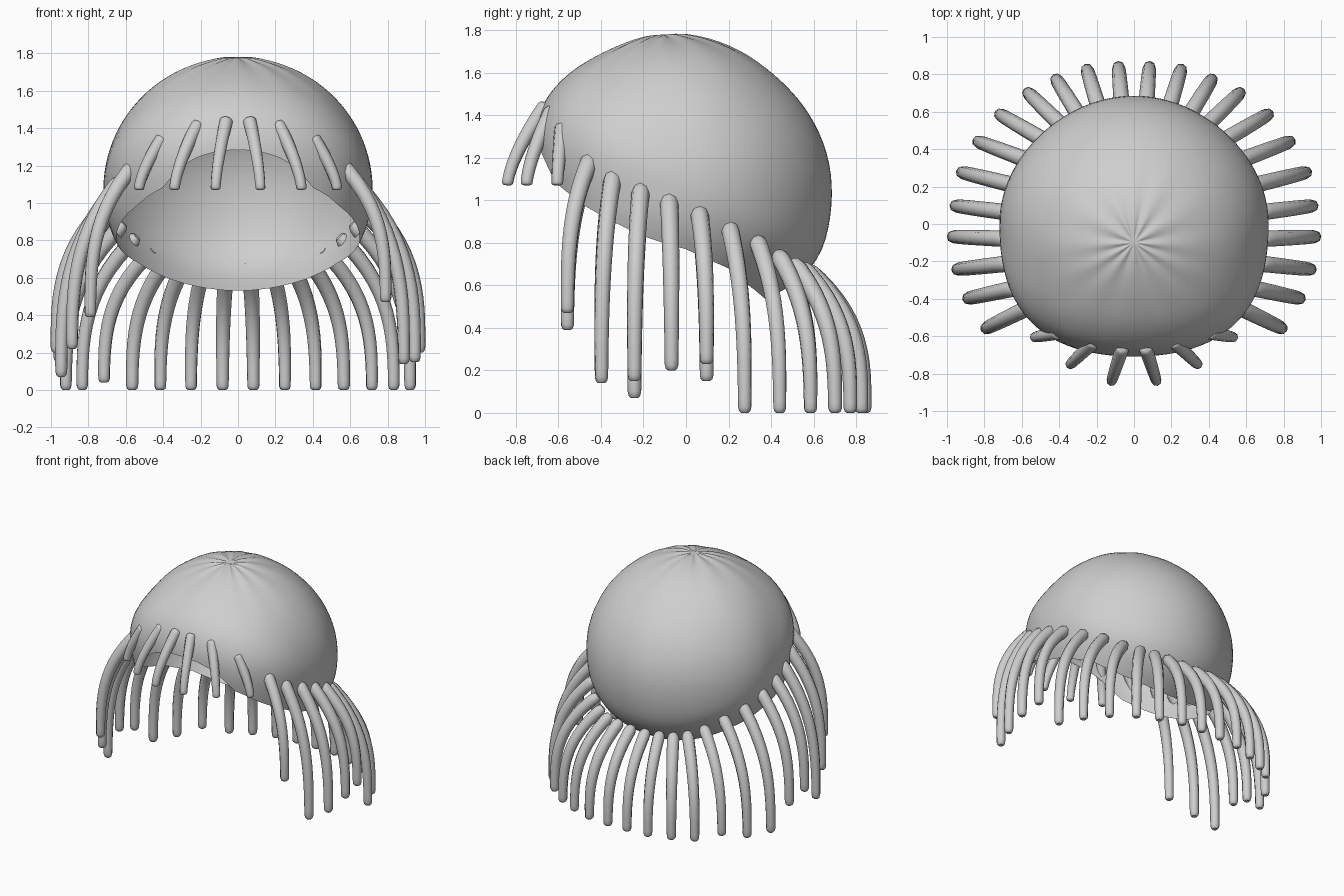
import bpy
import bmesh
from math import sin, cos, atan2, radians, degrees, pi, hypot
from mathutils import Vector

if "Cube" in bpy.data.objects:
    bpy.data.objects.remove(bpy.data.objects["Cube"], do_unlink=True)

grey = bpy.data.materials.new("light_grey")
grey.use_nodes = True
colour = (0.62, 0.62, 0.62, 1)
grey.diffuse_color = colour
grey.node_tree.nodes["Principled BSDF"].inputs["Base Color"].default_value = colour

CENTRE = Vector((0, 0, 1.07))
# Side outline of the cap: angle from straight up towards the back, radius
OUTLINE = [(-180, .65), (-95, .65), (-78, .72), (-65, .775), (-50, .77), (-33, .73),
           (-8, .717), (17, .685), (38, .66), (62, .668), (80, .68), (100, .69),
           (121, .715), (145, .65), (180, .65)]
# Height of the rim along y
RIM = [(-.8, 1.45), (-.7, 1.27), (-.62, 1.09), (-.5, .99), (-.4, .93), (-.2, .83),
       (0, .77), (.2, .68), (.37, .54), (.8, .15)]


def lerp(table, x):
    x = min(max(x, table[0][0]), table[-1][0])
    for (a, u), (b, v) in zip(table, table[1:]):
        if x <= b:
            return u + (v - u) * (x - a) / (b - a)


def cap_point(azimuth, polar):
    """Point on the cap, with the crown tilted slightly to the front."""
    d = Vector((sin(polar) * sin(azimuth), sin(polar) * cos(azimuth), cos(polar)))
    tilt = radians(8)
    d = Vector((d.x, d.y * cos(tilt) - d.z * sin(tilt), d.y * sin(tilt) + d.z * cos(tilt)))
    angle = degrees(atan2(d.y, d.z))
    r = sum(lerp(OUTLINE, angle + k) for k in range(-9, 10, 3)) / 7
    r = r * (1 - d.x ** 2) + .72 * d.x ** 2
    # Fuller temples at the front, slightly flatter at the back
    r += 4 * d.x ** 2 * d.y ** 2 * (.05 if d.y < 0 else -.012)
    # Soft pleats gathered at the crown
    fade = min(polar / .12, 1) * max(0, 1 - polar / 1.1) ** 2
    r += .006 * fade * cos(12 * azimuth + sin(3 * azimuth))
    return CENTRE + d * r


def rim_angle(azimuth):
    t = .5
    while t < 3:
        p = cap_point(azimuth, t)
        if p.z < lerp(RIM, p.y):
            break
        t += .005
    return t


def finish(obj):
    bpy.ops.object.select_all(action="DESELECT")
    obj.select_set(True)
    bpy.context.view_layer.objects.active = obj
    if obj.type == "CURVE":
        bpy.ops.object.convert(target="MESH")
    bpy.ops.object.shade_smooth_by_angle(angle=radians(50))


# Open, hollow cap
SEGMENTS, ROWS = 96, 36
bm = bmesh.new()
crown = bm.verts.new(cap_point(0, 0))
columns = []
for s in range(SEGMENTS):
    a = 2 * pi * s / SEGMENTS
    end = rim_angle(a)
    columns.append([bm.verts.new(cap_point(a, end * k / ROWS)) for k in range(1, ROWS + 1)])
for s in range(SEGMENTS):
    c, n = columns[s], columns[(s + 1) % SEGMENTS]
    bm.faces.new((crown, n[0], c[0]))
    for k in range(ROWS - 1):
        bm.faces.new((c[k], n[k], n[k + 1], c[k + 1]))
bmesh.ops.recalc_face_normals(bm, faces=bm.faces)
mesh = bpy.data.meshes.new("cap")
bm.to_mesh(mesh)
bm.free()
mesh.materials.append(grey)
cap = bpy.data.objects.new("cap", mesh)
bpy.context.collection.objects.link(cap)
finish(cap)


def strand(name, root, tip, thick, power):
    """Tapered round strand that leaves the cap sideways and bends down."""
    steps = 14
    curve = bpy.data.curves.new(name, "CURVE")
    curve.dimensions = "3D"
    curve.bevel_depth = 1
    curve.bevel_resolution = 2
    curve.use_fill_caps = True
    spline = curve.splines.new("POLY")
    stops = [0, .015, .04] + [k / steps for k in range(1, steps)] + [.97, .99, 1]
    spline.points.add(len(stops) - 1)
    for point, t in zip(spline.points, stops):
        out = 1 - (1 - t) ** power
        x, y = (root[i] + (tip[i] - root[i]) * out for i in (0, 1))
        point.co = (x, y, root[2] + (tip[2] - root[2]) * t, 1)
        rounding = {0: .55, .015: .85, .99: .85, 1: .55}.get(t, 1)
        point.radius = thick * (1 - .28 * t) * rounding
    curve.materials.append(grey)
    obj = bpy.data.objects.new(name, curve)
    bpy.context.collection.objects.link(obj)
    finish(obj)


# Hanging strands from the back to the front:
# root, outer end of the tip, tip height on the left and on the right
HANGING = [
    ((.06, .57, .67), (.085, .87), 0, 0),
    ((.17, .56, .68), (.26, .855), 0, 0),
    ((.27, .54, .69), (.43, .8), 0, 0),
    ((.36, .5, .71), (.585, .725), 0, 0),
    ((.45, .43, .75), (.74, .605), 0, .04),
    ((.54, .33, .82), (.86, .455), 0, 0),
    ((.61, .2, .89), (.95, .285), 0, 0),
    ((.66, .06, .96), (.985, .1), .23, .15),
    ((.67, -.08, 1.02), (1, -.07), .2, .2),
    ((.66, -.21, 1.07), (.975, -.25), .15, .07),
    ((.62, -.34, 1.13), (.915, -.41), .14, .22),
    ((.55, -.44, 1.21), (.815, -.575), .47, .39),
]
# Short fringe strands over the forehead
FRINGE = [((.06, -.655, 1.45), (.12, -.84, 1.07)),
          ((.21, -.625, 1.43), (.34, -.75, 1.07)),
          ((.4, -.58, 1.35), (.53, -.605, 1.07))]

for side, word in ((1, "left"), (-1, "right")):
    for i, (root, end, left_z, right_z) in enumerate(HANGING):
        inset = 1 - .031 / hypot(*end)
        tip = (side * end[0] * inset, end[1] * inset, left_z if side > 0 else right_z)
        strand(f"{word}_strand_{i + 1}", (side * root[0], root[1], root[2]), tip, .044, 3)
    for i, (root, tip) in enumerate(FRINGE):
        strand(f"{word}_fringe_{i + 1}", (side * root[0], root[1], root[2]),
               (side * tip[0], tip[1], tip[2]), .038, 1.5)
